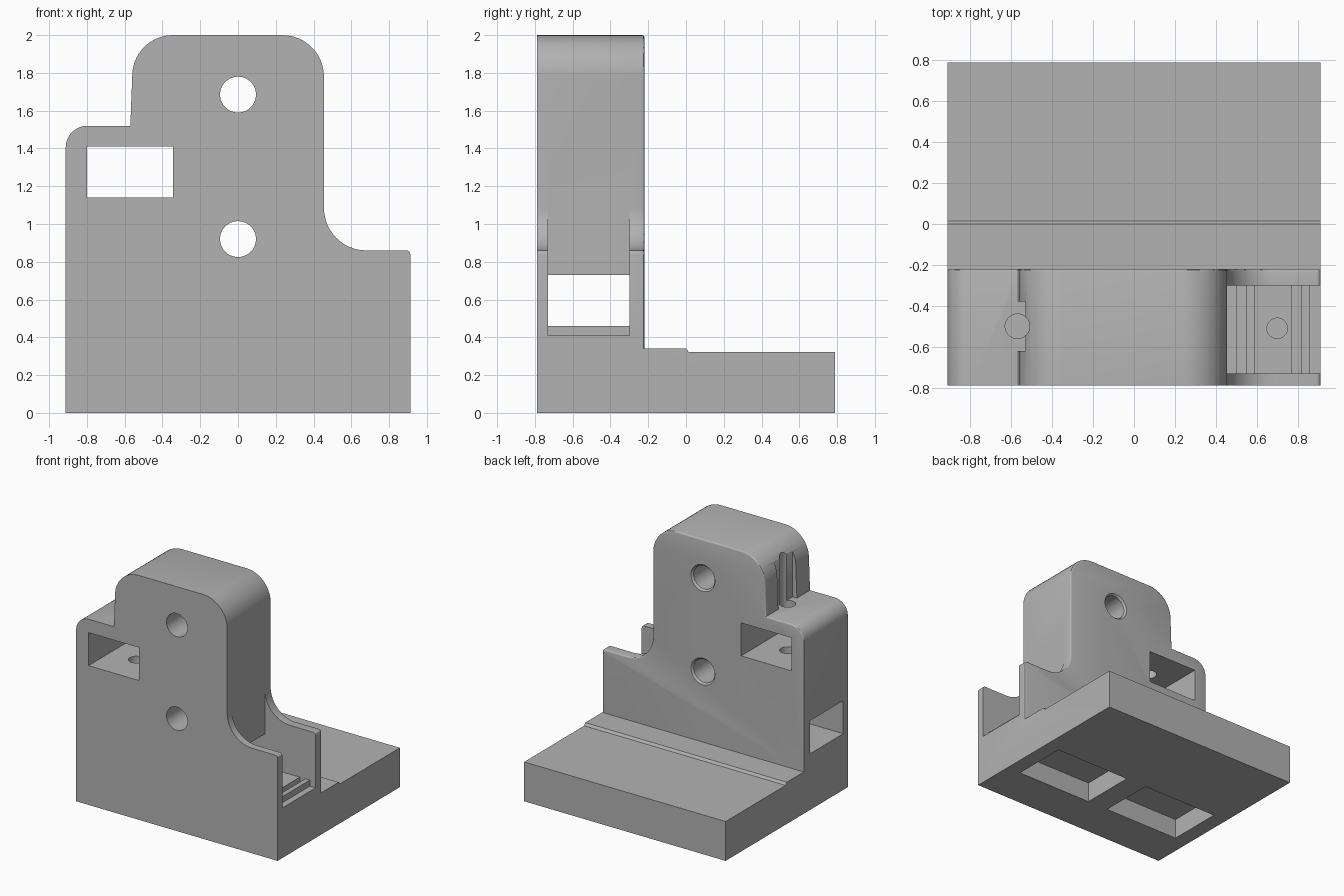
import bpy, bmesh
from math import sin, cos, pi, radians
from mathutils import Matrix

if "Cube" in bpy.data.objects:
    bpy.data.objects.remove(bpy.data.objects["Cube"], do_unlink=True)

grey = bpy.data.materials.new("plain_grey")
grey.use_nodes = True
GREY = (0.45, 0.45, 0.45, 1)
grey.diffuse_color = GREY
grey.node_tree.nodes["Principled BSDF"].inputs["Base Color"].default_value = GREY


def finish(bm, name):
    bmesh.ops.recalc_face_normals(bm, faces=bm.faces[:])
    mesh = bpy.data.meshes.new(name)
    bm.to_mesh(mesh)
    bm.free()
    mesh.materials.append(grey)
    obj = bpy.data.objects.new(name, mesh)
    bpy.context.collection.objects.link(obj)
    return obj


def prism(name, points, low, high, axis="y", bevel=None):
    """Extrude a profile: (x, z) along y, or (y, z) along x."""
    bm = bmesh.new()
    place = (lambda a, b, d: (a, d, b)) if axis == "y" else (lambda a, b, d: (d, a, b))
    face = bm.faces.new([bm.verts.new(place(a, b, low)) for a, b in points])
    geom = bmesh.ops.extrude_face_region(bm, geom=[face])["geom"]
    shift = place(0, 0, high - low)
    bmesh.ops.translate(bm, vec=shift, verts=[v for v in geom if isinstance(v, bmesh.types.BMVert)])
    bmesh.ops.recalc_face_normals(bm, faces=bm.faces[:])
    if bevel:
        edges = [e for e in bm.edges if bevel(*(v.co for v in e.verts))]
        bmesh.ops.bevel(bm, geom=edges, offset=0.012, segments=3, profile=0.5, affect="EDGES")
    return finish(bm, name)


def box(name, x, y, z):
    return prism(name, [(x[0], z[0]), (x[1], z[0]), (x[1], z[1]), (x[0], z[1])], *y)


def cylinder(name, centre, radius, length, axis="z", radius_end=None):
    bm = bmesh.new()
    turn = Matrix.Rotation(radians(-90), 4, "X") if axis == "y" else Matrix()
    bmesh.ops.create_cone(bm, cap_ends=True, segments=48, radius1=radius,
                          radius2=radius_end or radius, depth=length,
                          matrix=Matrix.Translation(centre) @ turn)
    return finish(bm, name)


def arc(cx, cz, r, start, end, n=12):
    steps = [radians(start + (end - start) * i / n) for i in range(n + 1)]
    return [(cx + r * cos(a), cz + r * sin(a)) for a in steps]


def combine(target, other, operation="DIFFERENCE"):
    mod = target.modifiers.new("combine", "BOOLEAN")
    mod.operation, mod.solver, mod.object = operation, "EXACT", other
    bpy.context.view_layer.objects.active = target
    bpy.ops.object.modifier_apply(modifier=mod.name)
    bpy.data.objects.remove(other, do_unlink=True)


FRONT, BACK, SIDE = -0.79, -0.22, 0.912

# Upright block with rounded shoulders and eased back edges
outline = [(-SIDE, 0), (SIDE, 0)]
outline += arc(SIDE - 0.02, 0.84, 0.02, 0, 90, 4)
outline += arc(0.68, 1.085, 0.225, 270, 180)
outline += arc(0.235, 1.78, 0.22, 0, 90)
outline += arc(-0.345, 1.785, 0.215, 90, 175)
outline += [(-0.57, 1.52)] + arc(-SIDE + 0.115, 1.405, 0.115, 90, 180)
body = prism("bracket_body", outline, FRONT, BACK,
             bevel=lambda a, b: min(a.y, b.y) > BACK - 0.001 and max(a.z, b.z) > 0.01)

# Base slab with a low step behind the upright
slab = prism("base_slab", [(FRONT, 0), (0.79, 0), (0.79, 0.322), (0.015, 0.322), (0.0, 0.342),
                           (FRONT, 0.342)], -SIDE, SIDE, axis="x")
combine(body, slab, "UNION")

# Two bolt holes with eased back rims
for z in (0.92, 1.685):
    combine(body, cylinder("bolt_hole", (0, -0.5, z), 0.095, 1, "y"))
    combine(body, cylinder("hole_rim", (0, BACK, z), 0.095, 0.03, "y", 0.122))

# Window through the upright, tunnel across it
combine(body, box("window", (-0.80, -0.345), (-1, 0), (1.14, 1.41)))
combine(body, box("tunnel", (-1.1, 0.6), (-0.73, -0.30), (0.46, 0.73)))

# Open pocket with a ribbed floor
LOW, HIGH = 0.41, 0.46
floor = [(0.455, LOW)]
for left, right in ((0.50, 0.55), (0.59, 0.77), (0.82, 0.86)):
    floor += [(left, LOW), (left, HIGH), (right, HIGH), (right, LOW)]
floor += [(1.1, LOW), (1.1, 1.3), (0.455, 1.3)]
combine(body, prism("pocket", floor, -0.73, -0.30))
combine(body, cylinder("pocket_hole", (0.70, -0.51, 0.40), 0.05, 0.3))

# Vertical pin hole through the shelf, with a relief in the side wall
combine(body, box("relief", (-0.62, -0.53), (-0.62, -0.38), (1.52, 1.95)))
combine(body, cylinder("pin_hole", (-0.57, -0.5, 1.35), 0.06, 1.3))

# Two recesses under the base
for side in (-1, 1):
    ends = sorted((side * 0.095, side * 0.785))
    combine(body, box("recess", ends, (-0.436, 0.025), (-0.1, 0.165)))

bpy.ops.object.select_all(action="DESELECT")
body.select_set(True)
bpy.context.view_layer.objects.active = body
bpy.ops.object.shade_smooth_by_angle(angle=radians(30))
